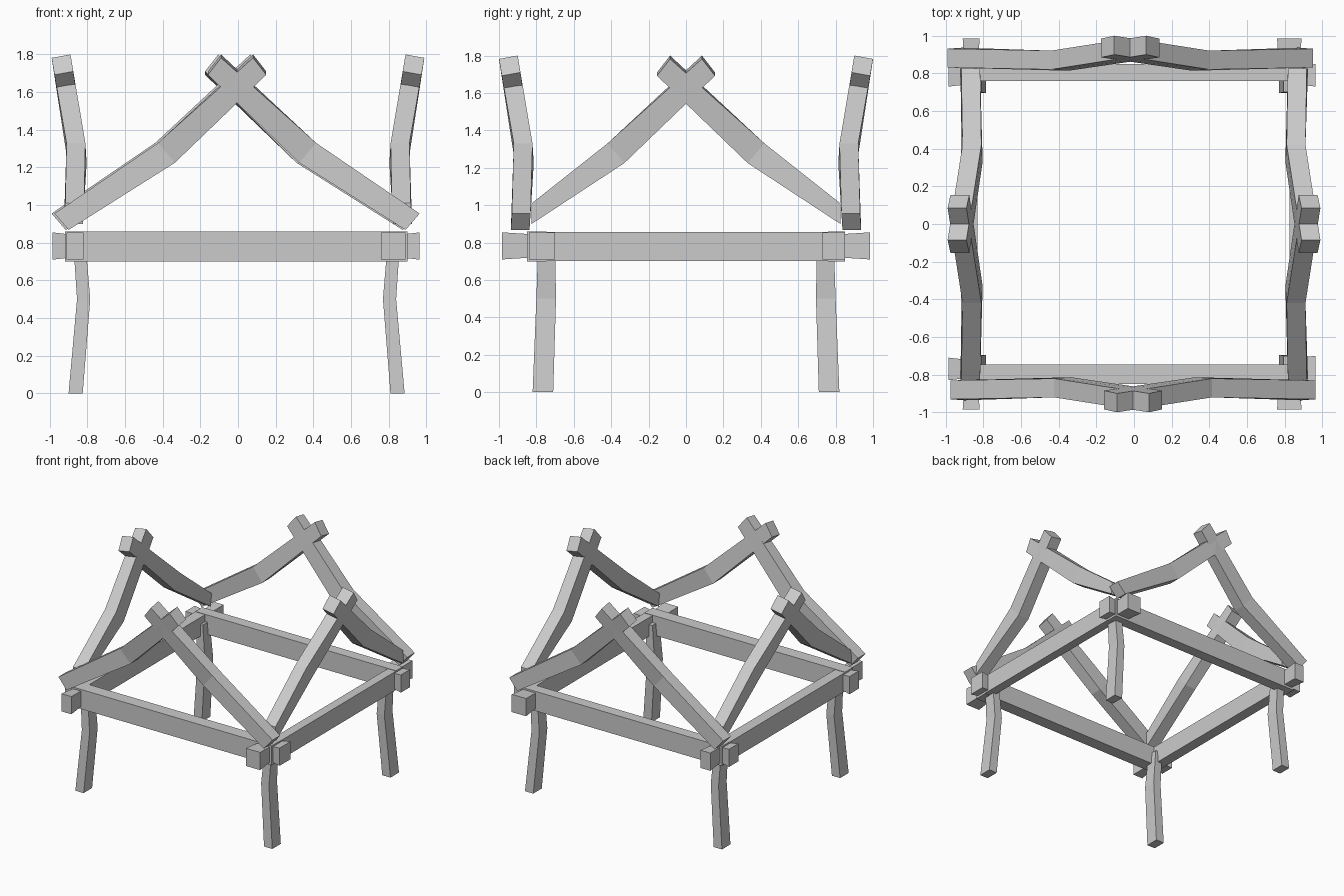
import bpy

if "Cube" in bpy.data.objects:
    bpy.data.objects.remove(bpy.data.objects["Cube"])


def loft(name, rings):
    """Solid made of four-cornered rings, capped at both ends."""
    verts = [p for r in rings for p in r]
    faces = [(0, 1, 2, 3)]
    for k in range(len(rings) - 1):
        a = 4 * k
        for i in range(4):
            j = (i + 1) % 4
            faces.append((a + i, a + 4 + i, a + 4 + j, a + j))
    n = len(verts)
    faces.append((n - 1, n - 2, n - 3, n - 4))
    me = bpy.data.meshes.new(name)
    me.from_pydata(verts, [], faces)
    # consistent outward normals
    import bmesh
    bm = bmesh.new()
    bm.from_mesh(me)
    bmesh.ops.recalc_face_normals(bm, faces=bm.faces)
    bm.to_mesh(me)
    bm.free()
    ob = bpy.data.objects.new(name, me)
    bpy.context.collection.objects.link(ob)
    return ob


def rect_x(x, y0, y1, z0, z1):
    return [(x, y0, z0), (x, y1, z0), (x, y1, z1), (x, y0, z1)]


def rect_y(y, x0, x1, z0, z1):
    return [(x0, y, z0), (x1, y, z0), (x1, y, z1), (x0, y, z1)]


def rect_z(z, x0, x1, y0, y1):
    return [(x0, y0, z), (x1, y0, z), (x1, y1, z), (x0, y1, z)]


# legs, kinked inward part way up
for sx in (-1, 1):
    for sy in (-1, 1):
        rings = []
        for z, x0, x1, y0, y1 in ((0, .825, .90, .71, .82),
                                  (.5, .785, .855, .695, .80),
                                  (.80, .81, .875, .70, .79)):
            d = -.015 if sx > 0 else 0
            rings.append(rect_z(z, sx * x0 + d, sx * x1 + d, sy * y0, sy * y1))
        loft("leg", rings)

# frame beams
for y0, y1 in ((-.85, -.745), (.76, .85)):
    loft("cross_beam", [rect_x(x, y0, y1, .70, .86) for x in (-.92, .90)])
for x0, x1 in ((-.92, -.83), (.825, .90)):
    loft("side_beam", [rect_y(y, x0, x1, .703, .857) for y in (-.85, .85)])

# flared beam ends past each corner
F = .01
for tip, root, y0, y1 in ((-.985, -.90, -.83, -.71), (-.985, -.90, .73, .85),
                          (.965, .88, -.84, -.70), (.965, .88, .73, .85)):
    loft("cross_beam_end", [rect_x(root, y0 + F, y1 - F, .72, .845),
                            rect_x(tip, y0, y1, .71, .855)])
for x0, x1 in ((-.91, -.82), (.76, .89)):
    for s in (-1, 1):
        loft("side_beam_end", [rect_y(s * .83, x0 + F, x1 - F, .72, .845),
                               rect_y(s * .985, x0, x1, .71, .855)])


# gable braces: bent bars that lean outward and cross at the peak
LEAN = ((.86, .837), (1.225, .814), (1.325, .82), (1.80, .90))


def inner(z):
    for (za, va), (zb, vb) in zip(LEAN, LEAN[1:]):
        if z <= zb:
            break
    return va + (vb - va) * (z - za) / (zb - za)


BEND = [((-.42, 1.33), (-.33, 1.225)), ((.085, 1.80), (.155, 1.71))]
FOOT = {"front": ((-.97, .955), (-.895, .868)),
        "side": ((-.825, 1.01), (-.825, .90))}


def brace(name, foot, flip, shift, place):
    rings = []
    for i, (up, lo) in enumerate([foot] + BEND):
        ring = []
        for (u, z), out in ((up, 0), (lo, 0), (lo, 1), (up, 1)):
            v = inner(z) + .10 * out
            dz = -.018 * out if i == 2 else 0
            ring.append(place(flip * u + shift, v, z + dz))
        rings.append(ring)
    loft(name, rings)


for f in (-1, 1):
    brace("front_brace", FOOT["front"], f, -.005, lambda u, v, z: (u, -v, z))
    brace("back_brace", FOOT["front"], f, -.02, lambda u, v, z: (u, v, z))
    brace("left_brace", FOOT["side"], f, 0, lambda u, v, z: (-v + .01, u, z))
    brace("right_brace", FOOT["side"], f, 0, lambda u, v, z: (v - .01, u, z))
